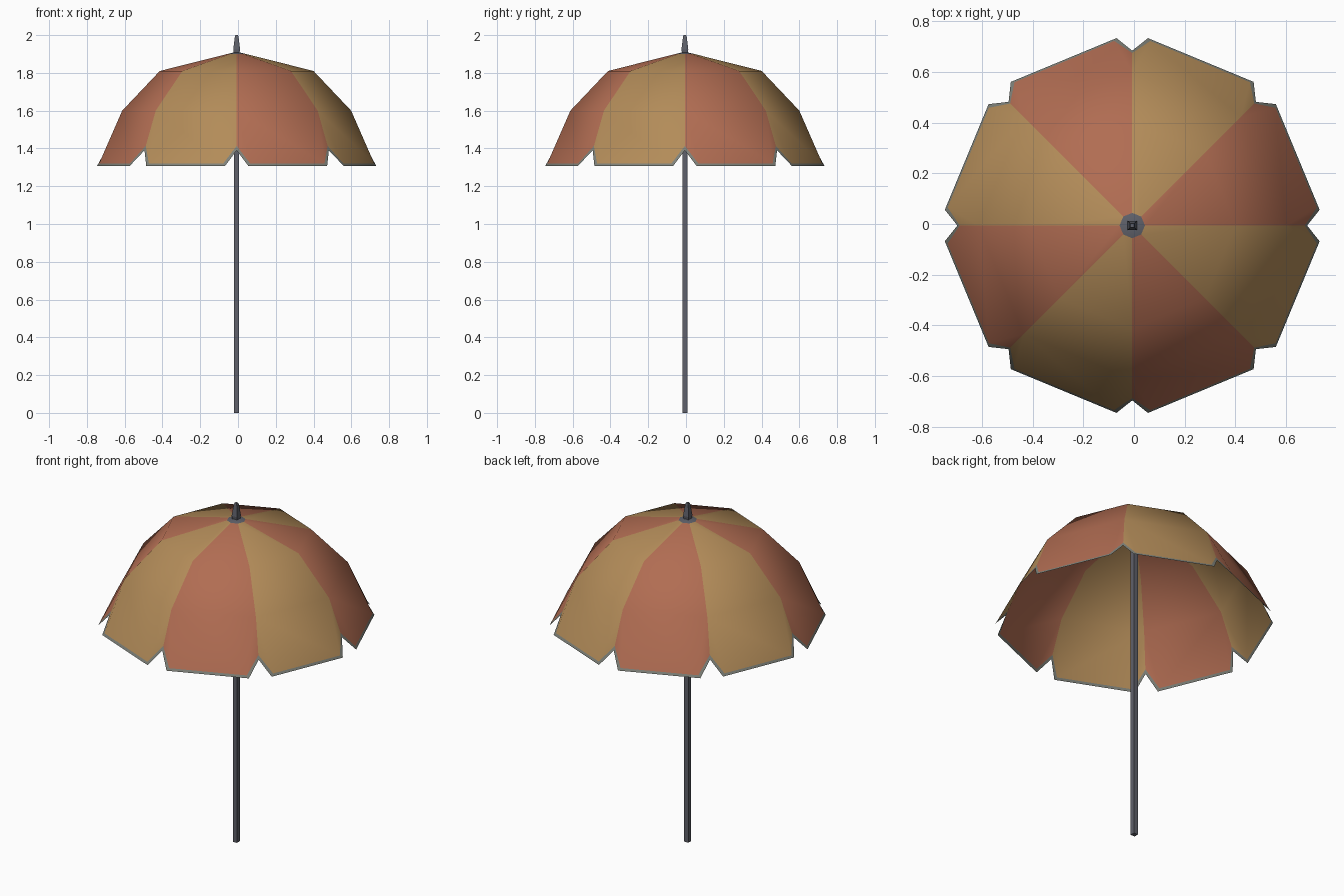
import bpy, bmesh, math
from mathutils import Vector

if "Cube" in bpy.data.objects:
    bpy.data.objects.remove(bpy.data.objects["Cube"])

CX, CY = -0.007, -0.006          # pole axis sits slightly off the centre


def material(name, rgb):
    m = bpy.data.materials.new(name)
    m.diffuse_color = (*rgb, 1)
    m.use_nodes = True
    m.node_tree.nodes["Principled BSDF"].inputs["Base Color"].default_value = m.diffuse_color
    return m


RED = material("terracotta red", (0.44, 0.152, 0.085))
TAN = material("sandy tan", (0.45, 0.262, 0.100))
TRIM = material("grey trim", (0.21, 0.22, 0.19))
METAL = material("dark grey metal", (0.115, 0.120, 0.145))


def finish(name, bm, mats, smooth):
    bmesh.ops.recalc_face_normals(bm, faces=bm.faces)
    mesh = bpy.data.meshes.new(name)
    bm.to_mesh(mesh)
    bm.free()
    for m in mats:
        mesh.materials.append(m)
    for p in mesh.polygons:
        p.use_smooth = smooth
    ob = bpy.data.objects.new(name, mesh)
    bpy.context.collection.objects.link(ob)
    return ob


def square_post(name, sections):
    """Stack of square sections (z, half width)."""
    bm = bmesh.new()
    rings = [[bm.verts.new((CX + sx * h, CY + sy * h, z))
              for sx, sy in ((-1, -1), (1, -1), (1, 1), (-1, 1))]
             for z, h in sections]
    for a, b in zip(rings, rings[1:]):
        for i in range(4):
            j = (i + 1) % 4
            bm.faces.new((a[i], a[j], b[j], b[i]))
    bm.faces.new(rings[0])
    bm.faces.new(rings[-1])
    return finish(name, bm, [METAL], False)


def polar(r, deg, z):
    a = math.radians(deg)
    return Vector((CX + r * math.cos(a), CY + r * math.sin(a), z))


# Pole and finial
square_post("pole", [(0, 0.0135), (1.90, 0.0135)])
square_post("finial", [(1.895, 0.014), (1.925, 0.018), (1.99, 0.010), (2.0, 0.007)])

# Canopy: eight panels, with scalloped notches at the seams
bm = bmesh.new()
apex = bm.verts.new((CX, CY, 1.912))
PROFILE = [(0.05, 1.900), (0.407, 1.81), (0.606, 1.60)]
rings = [[bm.verts.new(polar(r, 45 * i, z)) for i in range(8)] for r, z in PROFILE]
notch = [bm.verts.new(polar(0.69, 45 * i, 1.39)) for i in range(8)]
notch_in = [bm.verts.new(polar(0.681, 45 * i, 1.413)) for i in range(8)]


def face(mat, *verts):
    f = bm.faces.new(verts)
    f.material_index = mat


for i in range(8):
    j = (i + 1) % 8
    col = i % 2                                   # red, tan, red, ...
    face(3, apex, rings[0][i], rings[0][j])       # metal cap
    for a, b in zip(rings, rings[1:]):
        face(col, a[i], b[i], b[j], a[j])
    # bottom corners, with the inner line of the trim
    pa, pb = polar(0.742, 45 * i + 4.8, 1.307), polar(0.742, 45 * i + 40.2, 1.307)
    side = (pb - pa).normalized() * 0.013
    top_a, top_b = rings[2][i], rings[2][j]
    ia = pa + (top_a.co - pa).normalized() * 0.015 + side
    ib = pb + (top_b.co - pb).normalized() * 0.015 - side
    va, vb, wa, wb = (bm.verts.new(p) for p in (pa, pb, ia, ib))
    face(col, top_a, wa, wb, top_b)
    face(col, top_a, notch_in[i], wa)
    face(col, top_b, wb, notch_in[j])
    face(2, wa, va, vb, wb)
    face(2, notch_in[i], notch[i], va, wa)
    face(2, wb, vb, notch[j], notch_in[j])

finish("canopy", bm, [RED, TAN, TRIM, METAL], True)
